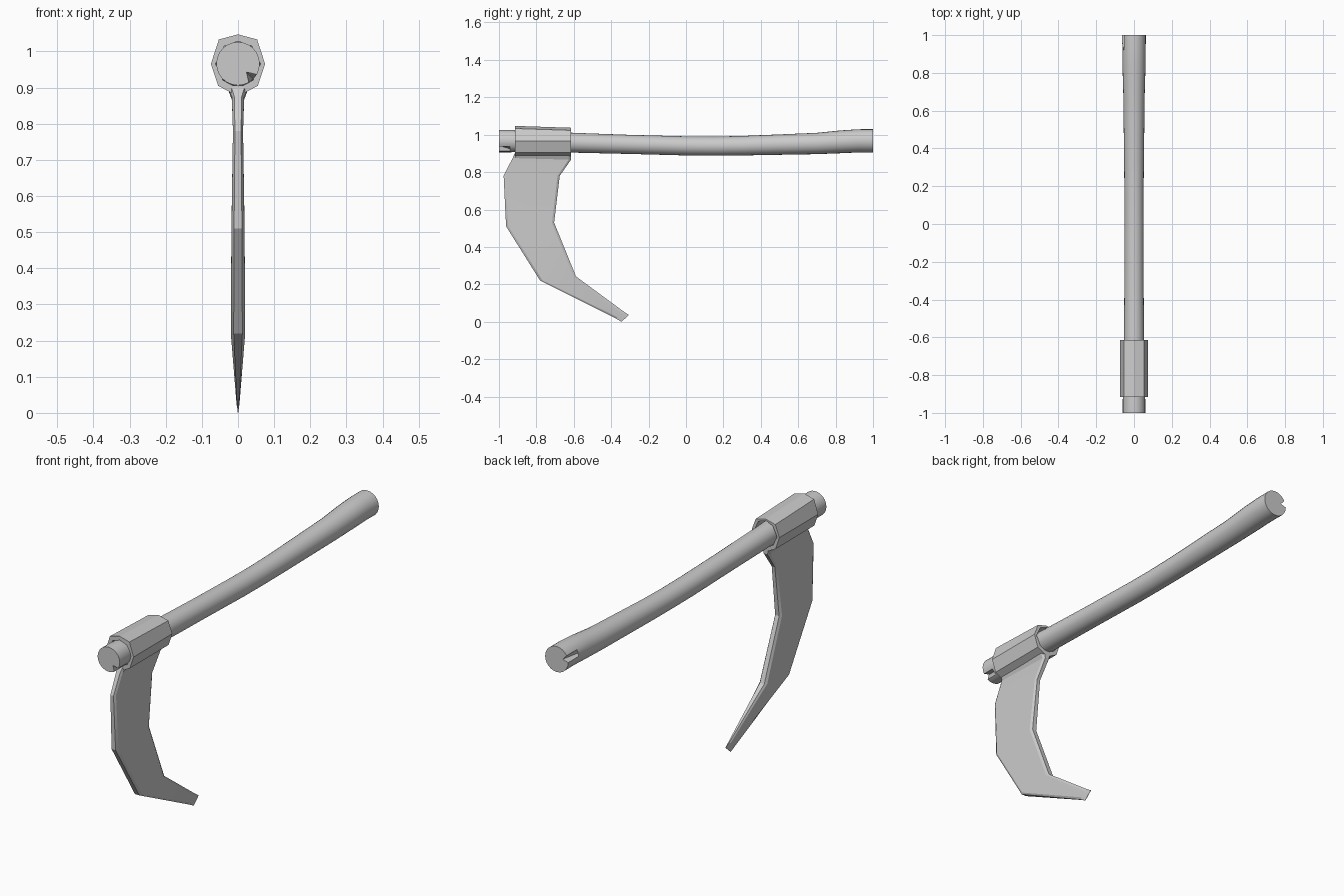
import bpy, math
from math import cos, sin, tau

if "Cube" in bpy.data.objects:
    bpy.data.objects.remove(bpy.data.objects["Cube"])


def make(name, verts, faces, angle=30):
    """Create a mesh object, smooth shaded below the given angle."""
    me = bpy.data.meshes.new(name)
    me.from_pydata(verts, [], faces)
    import bmesh
    bm = bmesh.new()
    bm.from_mesh(me)
    bmesh.ops.recalc_face_normals(bm, faces=bm.faces)
    bm.to_mesh(me)
    bm.free()
    me.shade_smooth()
    me.set_sharp_from_angle(angle=math.radians(angle))
    ob = bpy.data.objects.new(name, me)
    bpy.context.collection.objects.link(ob)
    return ob


def loft(name, rings, closed=False, angle=30):
    """Bridge equal-sized rings; cap the ends, or join last to first."""
    n, m = len(rings[0]), len(rings)
    verts = [v for r in rings for v in r]
    faces = []
    for i in range(m if closed else m - 1):
        a, b = i * n, (i + 1) % m * n
        for j in range(n):
            k = (j + 1) % n
            faces.append((a + j, a + k, b + k, b + j))
    if not closed:
        faces += [tuple(range(n)), tuple(range((m - 1) * n, m * n))]
    return make(name, verts, faces, angle)


# Handle: slightly bowed round shaft, (y, centre z, radius)
SEG = 24
path = [(-1, .966, .06), (-.94, .966, .06), (-.88, .965, .058), (-.6, .957, .053),
        (-.3, .948, .051), (0, .940, .051), (.15, .939, .051), (.3, .941, .052),
        (.7, .953, .057), (.83, .962, .061), (.92, .967, .062), (1, .967, .0625)]
rings = [[(r * cos(tau * j / SEG), y, z + r * sin(tau * j / SEG)) for j in range(SEG)]
         for y, z, r in path]
# small chips in the two end rims
for ring, j, centre in ((0, 21, .966), (-1, 11, .967)):
    x, y, z = rings[ring][j]
    rings[ring][j] = (x * .55, y, centre + (z - centre) * .55)
loft("handle", rings)

# Socket: faceted open collar around the handle
half = [(.018, .885), (.055, .905), (.075, .965), (.053, 1.033)]
outline = half + [(0, 1.047)] + [(-x, z) for x, z in reversed(half)]
CZ = .966


def outer(y, drop):
    return [(x, y, z - (drop if z > 1 else 0)) for x, z in outline]


def inner(y):
    pts = []
    for x, z in outline:
        d = math.hypot(x, z - CZ)
        pts.append((x / d * .062, y, CZ + (z - CZ) / d * .062))
    return pts


loft("socket", [outer(-.915, 0), outer(-.615, .01), inner(-.615), inner(-.915)], closed=True, angle=25)

# Blade: curved flat plate with bevelled edges, (outer edge, inner edge, half thickness)
stations = [((-.915, .900), (-.615, .900), .030),
            ((-.927, .875), (-.615, .866), .017),
            ((-.975, .780), (-.675, .780), .014),
            ((-.962, .510), (-.705, .530), .018),
            ((-.780, .220), (-.588, .242), .020),
            ((-.375, .017), (-.330, .052), .004),
            ((-.345, .000), (-.305, .036), .001)]
rings = []
for (y0, z0), (y1, z1), t in stations:
    w = math.hypot(y1 - y0, z1 - z0)
    f = min(.012 / w, .2)
    ring = []
    for u, x in ((0, -.6), (f, -1), (1 - f, -1), (1, -.6), (1, .6), (1 - f, 1), (f, 1), (0, .6)):
        ring.append((x * t, y0 + (y1 - y0) * u, z0 + (z1 - z0) * u))
    rings.append(ring)
loft("blade", rings, angle=20)
